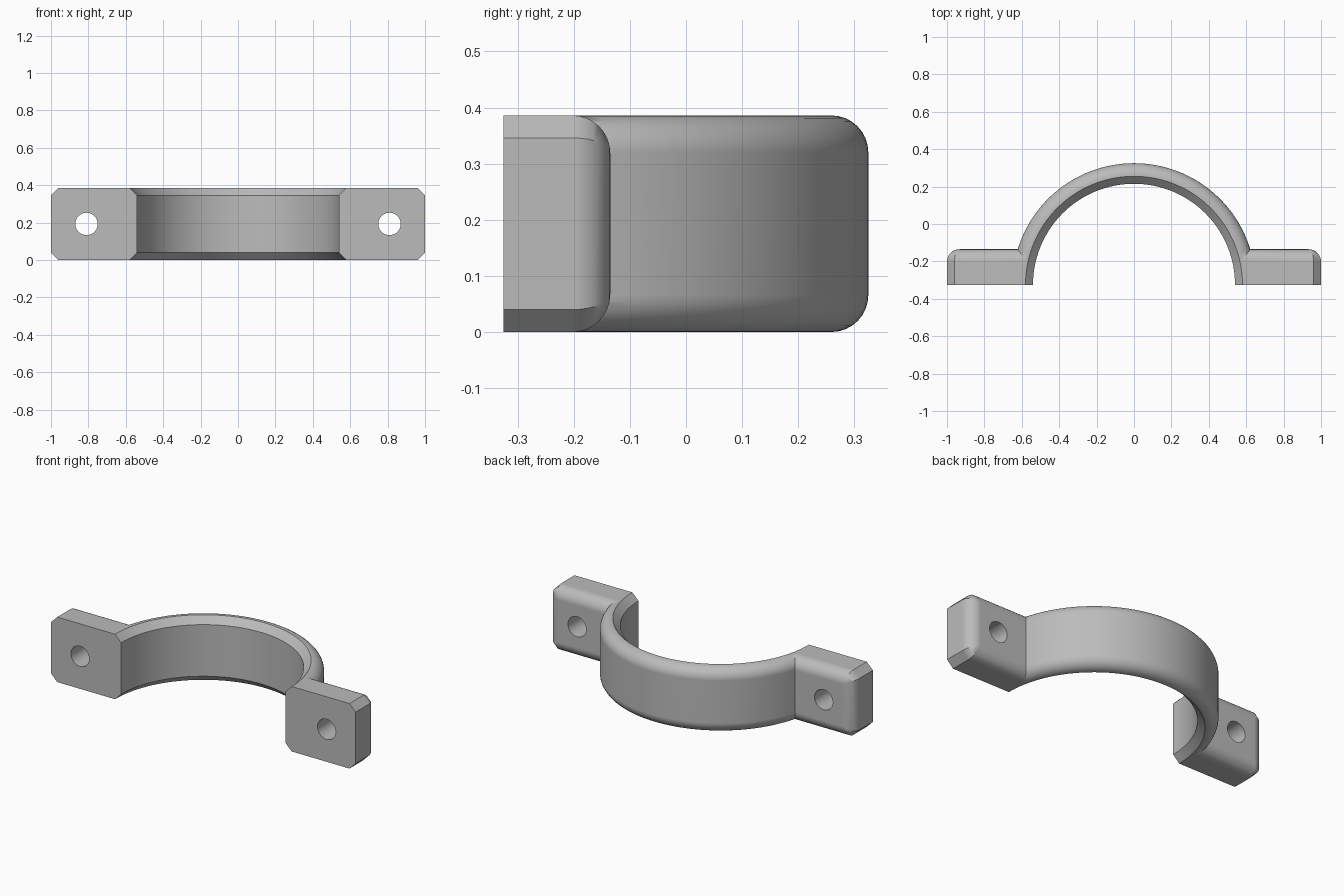
import bpy, bmesh, math

cube = bpy.data.objects.get("Cube")
if cube:
    bpy.data.objects.remove(cube, do_unlink=True)

HEIGHT, FRONT, BACK = 0.386, -0.325, -0.135
INNER, OUTER, CHAMFER = 0.54, 0.65, 0.04

metal = bpy.data.materials.new("grey metal")
metal.use_nodes = True
colour = (0.5, 0.5, 0.5, 1)
metal.diffuse_color = colour
metal.node_tree.nodes["Principled BSDF"].inputs["Base Color"].default_value = colour


def make(name, bm):
    bmesh.ops.recalc_face_normals(bm, faces=bm.faces[:])
    mesh = bpy.data.meshes.new(name)
    bm.to_mesh(mesh)
    bm.free()
    mesh.materials.append(metal)
    obj = bpy.data.objects.new(name, mesh)
    bpy.context.collection.objects.link(obj)
    return obj


def loft(name, loops):
    """Skin a stack of closed loops and cap both ends."""
    bm = bmesh.new()
    rows = [[bm.verts.new(p) for p in loop] for loop in loops]
    n = len(rows[0])
    for a, b in zip(rows, rows[1:]):
        for i in range(n):
            j = (i + 1) % n
            bm.faces.new((a[i], a[j], b[j], b[i]))
    bm.faces.new(rows[0])
    bm.faces.new(rows[-1])
    return make(name, bm)


def lathe(name, profile, steps=128):
    """Turn a radius / height profile about the ring's axis."""
    turn = [2 * math.pi * i / steps for i in range(steps)]
    return loft(name, [[(r * math.cos(t), FRONT + r * math.sin(t), z) for t in turn]
                       for r, z in profile])


def arc(radius, steps=8):
    """Inset and rise of a quarter-round edge."""
    angles = [math.pi / 2 * i / steps for i in range(steps + 1)]
    return [(radius * (1 - math.cos(a)), radius * math.sin(a)) for a in angles]


def tab(name, side):
    """Bolt tab with clipped corners and a rounded back rim."""
    def outline(y, d):
        x0, x1, z0, z1 = 0.53, 1 - d, d, HEIGHT - d
        c = CHAMFER - d * (2 - math.sqrt(2))
        pts = [(x0, z0), (x1 - c, z0), (x1, z0 + c), (x1, z1 - c), (x1 - c, z1), (x0, z1)]
        return [(side * x, y, z) for x, z in pts]
    r = 0.067
    return loft(name, [outline(FRONT - 0.1, 0)] +
                [outline(BACK - r + rise, inset) for inset, rise in arc(r)])


def box(name, low, high):
    bm = bmesh.new()
    bmesh.ops.create_cube(bm, size=1)
    for v in bm.verts:
        v.co = [(a + b) / 2 + c * (b - a) for a, b, c in zip(low, high, v.co)]
    return make(name, bm)


def bolt_hole(name, x):
    turn = [2 * math.pi * i / 32 for i in range(32)]
    return loft(name, [[(x + 0.06 * math.cos(t), y, HEIGHT / 2 + 0.06 * math.sin(t))
                        for t in turn] for y in (-0.6, 0.1)])


def combine(obj, other, operation):
    mod = obj.modifiers.new("join", 'BOOLEAN')
    mod.operation, mod.solver, mod.object = operation, 'EXACT', other
    bpy.context.view_layer.objects.active = obj
    bpy.ops.object.modifier_apply(modifier=mod.name)
    bpy.data.objects.remove(other, do_unlink=True)


# Round band with softened outer rims
R = 0.066
lower = [(OUTER - inset, R - rise) for inset, rise in arc(R)][::-1]
upper = [(OUTER - inset, HEIGHT - R + rise) for inset, rise in arc(R)]
clamp = lathe("pipe_clamp_half", lower + upper)

# Bolt tabs on both sides
for label, side in (("left", 1), ("right", -1)):
    combine(clamp, tab(label + "_tab", side), 'UNION')

# Bore with chamfered mouths
e = 0.05
combine(clamp, lathe("bore", [(INNER + CHAMFER + e, -e), (INNER, CHAMFER),
                              (INNER, HEIGHT - CHAMFER),
                              (INNER + CHAMFER + e, HEIGHT + e)]), 'DIFFERENCE')

# Flat mating face and bolt holes
combine(clamp, box("front_half", (-2, -2, -1), (2, FRONT, 1)), 'DIFFERENCE')
for x in (-0.81, 0.81):
    combine(clamp, bolt_hole("bolt_hole", x), 'DIFFERENCE')

# Smooth shading with crisp edges
bpy.ops.object.select_all(action='DESELECT')
clamp.select_set(True)
bpy.context.view_layer.objects.active = clamp
bpy.ops.object.shade_smooth_by_angle(angle=math.radians(30))
weighted = clamp.modifiers.new("even shading", 'WEIGHTED_NORMAL')
weighted.keep_sharp = True
